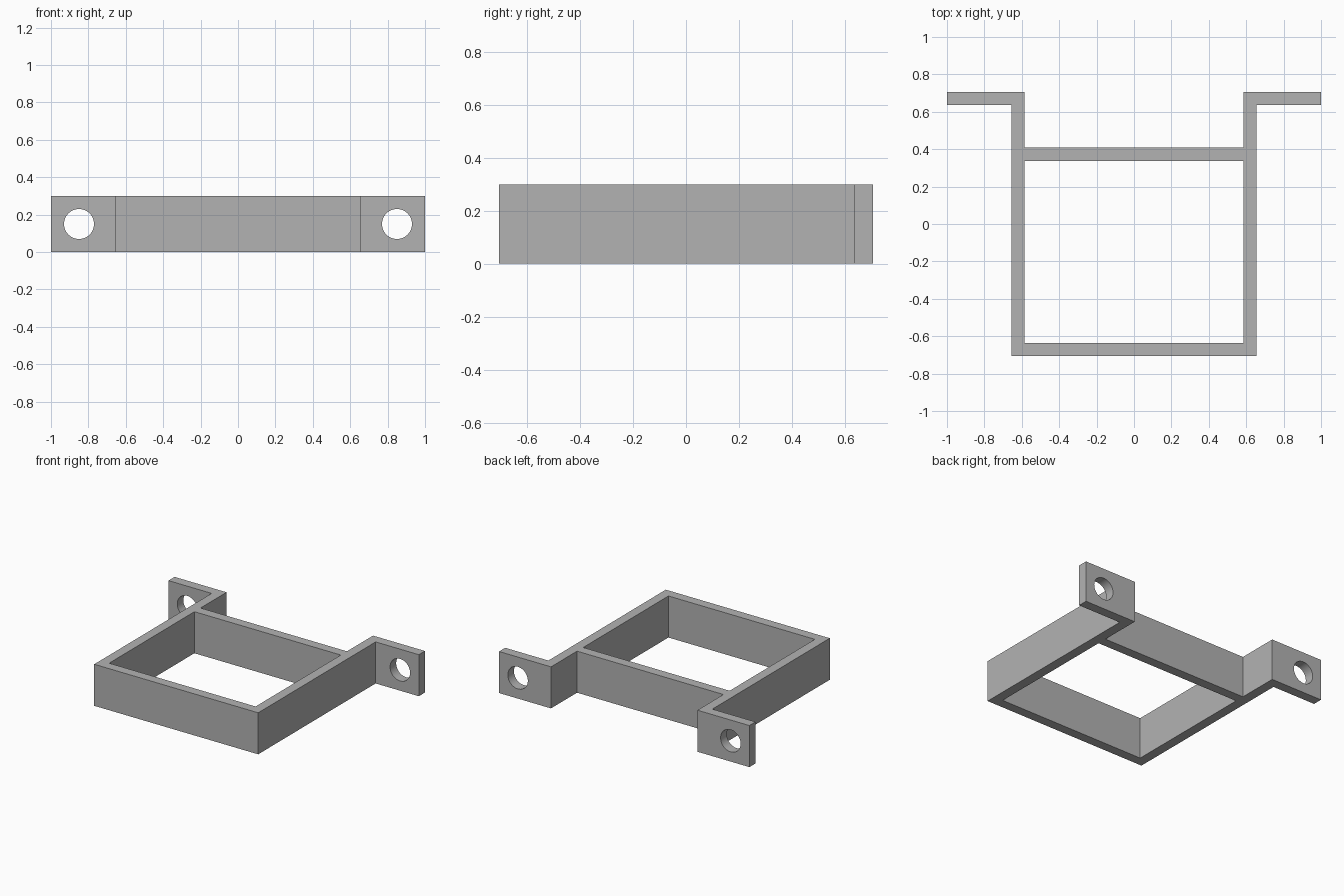
import bpy
import bmesh
from math import radians

HEIGHT = 0.30
WALL = 0.07
BACK = 0.705            # half the depth
ARM = 0.655             # outer half width of the frame
BAR = 0.408             # rear face of the cross bar
HOLE_X, HOLE_RADIUS = 0.85, 0.08

cube = bpy.data.objects.get("Cube")
if cube:
    bpy.data.objects.remove(cube, do_unlink=True)

grey = bpy.data.materials.new("grey")
grey.use_nodes = True
colour = (0.45, 0.45, 0.45, 1)
grey.diffuse_color = colour
grey.node_tree.nodes["Principled BSDF"].inputs["Base Color"].default_value = colour


def add_loop(bm, points):
    """Closed loop of edges on the ground."""
    verts = [bm.verts.new((x, y, 0)) for x, y in points]
    return [bm.edges.new((a, b)) for a, b in zip(verts, verts[1:] + verts[:1])]


# Plan of the bracket: stepped outline with a rectangular opening
inner = ARM - WALL
right_half = [(ARM, -BACK), (ARM, BACK - WALL), (1, BACK - WALL),
              (1, BACK), (inner, BACK), (inner, BAR)]
outline = right_half + [(-x, y) for x, y in reversed(right_half)]
front, rear = -BACK + WALL, BAR - WALL
opening = [(-inner, front), (inner, front), (inner, rear), (-inner, rear)]

bm = bmesh.new()
edges = add_loop(bm, outline) + add_loop(bm, opening)
bmesh.ops.triangle_fill(bm, edges=edges, use_beauty=True)
top = bmesh.ops.extrude_face_region(bm, geom=bm.faces[:], use_keep_orig=True)
bmesh.ops.translate(bm, vec=(0, 0, HEIGHT),
                    verts=[g for g in top["geom"] if isinstance(g, bmesh.types.BMVert)])
bmesh.ops.recalc_face_normals(bm, faces=bm.faces[:])
mesh = bpy.data.meshes.new("mounting_bracket")
bm.to_mesh(mesh)
bm.free()
mesh.materials.append(grey)
bracket = bpy.data.objects.new("mounting_bracket", mesh)
bpy.context.collection.objects.link(bracket)

# Screw holes through both tabs
for side, name in ((1, "left"), (-1, "right")):
    bpy.ops.mesh.primitive_cylinder_add(
        vertices=48, radius=HOLE_RADIUS, depth=WALL * 3,
        location=(side * HOLE_X, BACK - WALL / 2, HEIGHT / 2),
        rotation=(radians(90), 0, 0))
    cutter = bpy.context.object
    cutter.name = name + "_hole_cutter"
    cutter.hide_render = True
    cutter.data.materials.append(grey)
    cut = bracket.modifiers.new(name + "_hole", 'BOOLEAN')
    cut.operation = 'DIFFERENCE'
    cut.solver = 'EXACT'
    cut.object = cutter
    bpy.ops.object.select_all(action='DESELECT')
    bracket.select_set(True)
    bpy.context.view_layer.objects.active = bracket
    bpy.ops.object.modifier_apply(modifier=cut.name)
    bpy.data.objects.remove(cutter, do_unlink=True)

# Round the hole walls, keep the frame crisp
bpy.ops.object.shade_smooth_by_angle(angle=radians(30))
